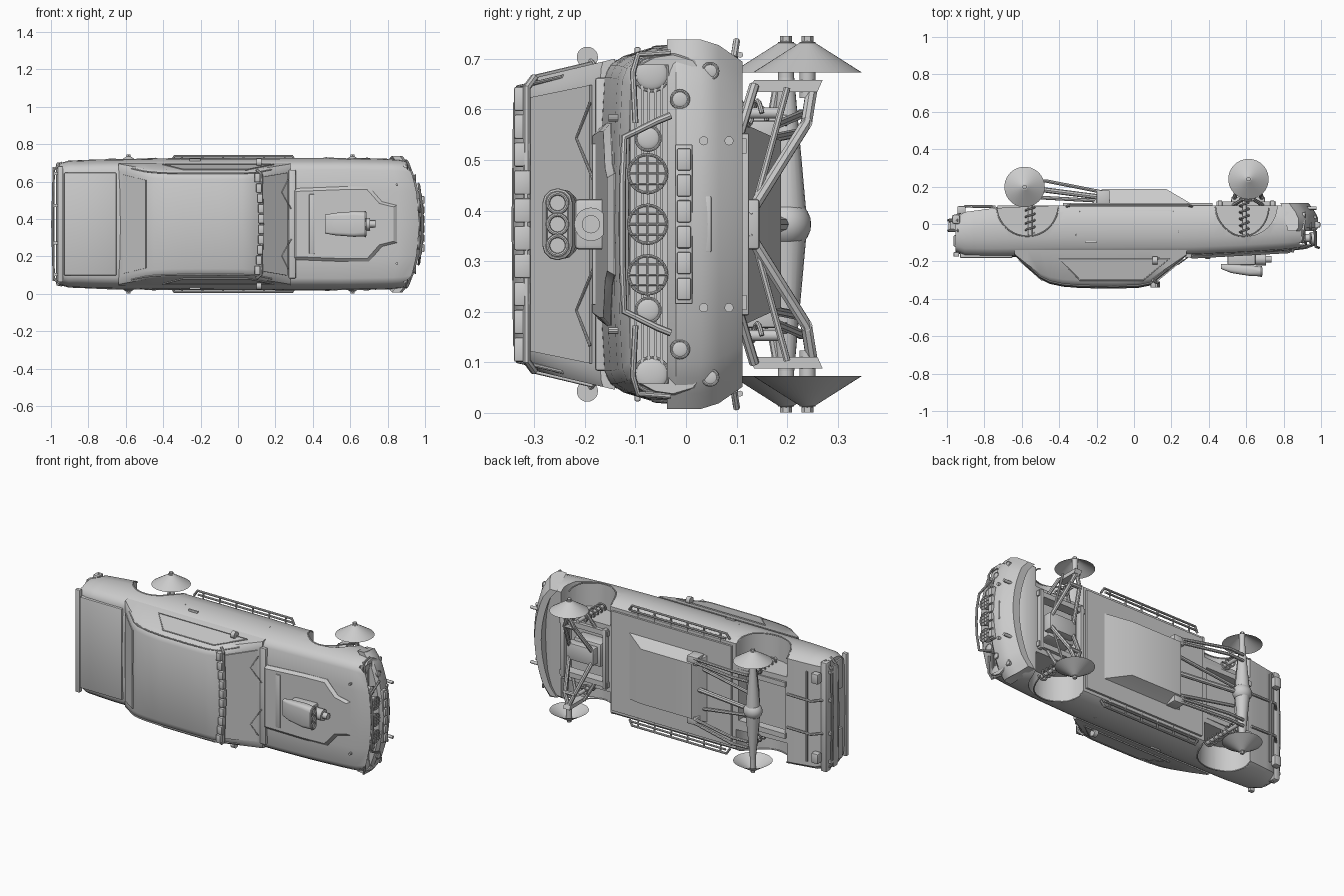
import bpy, bmesh, math
from mathutils import Vector, Matrix

if "Cube" in bpy.data.objects:
    bpy.data.objects.remove(bpy.data.objects["Cube"])

# Built as an upright car (x forward, y sideways, z up), then laid on its side
LAY = Matrix.Translation((0, 0, 0.373)) @ Matrix.Rotation(math.pi / 2, 4, 'X')
SIDES = (1, -1)

def link(name, me):
    ob = bpy.data.objects.new(name, me)
    bpy.context.collection.objects.link(ob)
    return ob

def from_bm(name, bm, fix=True):
    if fix:
        bmesh.ops.recalc_face_normals(bm, faces=bm.faces[:])
    bm.transform(LAY)
    me = bpy.data.meshes.new(name)
    bm.to_mesh(me)
    bm.free()
    return link(name, me)

def loft(name, rings):
    bm = bmesh.new()
    vs = [[bm.verts.new(p) for p in r] for r in rings]
    n = len(vs[0])
    for a, b in zip(vs, vs[1:]):
        for i in range(n):
            bm.faces.new((a[i], a[(i + 1) % n], b[(i + 1) % n], b[i]))
    bm.faces.new(vs[0])
    bm.faces.new(vs[-1])
    return from_bm(name, bm)

def box(name, x0, x1, y0, y1, z0, z1, bev=0.0):
    bm = bmesh.new()
    bmesh.ops.create_cube(bm, size=1, matrix=Matrix.Translation(((x0+x1)/2, (y0+y1)/2, (z0+z1)/2))
                          @ Matrix.Diagonal((x1-x0, y1-y0, z1-z0, 1)))
    if bev:
        bmesh.ops.bevel(bm, geom=bm.edges[:], offset=bev, segments=2, affect='EDGES', profile=0.5)
    return from_bm(name, bm)

def cyl(name, a, b, r, r2=None, n=20, cap=True):
    a, b = Vector(a), Vector(b)
    d = b - a
    bm = bmesh.new()
    bmesh.ops.create_cone(bm, cap_ends=cap, segments=n, radius1=r, radius2=r if r2 is None else r2, depth=d.length,
                          matrix=Matrix.Translation((a+b)/2) @ d.to_track_quat('Z', 'Y').to_matrix().to_4x4())
    return from_bm(name, bm, cap)

def ball(name, c, r, scale=(1, 1, 1)):
    bm = bmesh.new()
    bmesh.ops.create_uvsphere(bm, u_segments=20, v_segments=12, radius=r,
                              matrix=Matrix.Translation(c) @ Matrix.Diagonal((*scale, 1)))
    return from_bm(name, bm)

def tube(name, pts, r, closed=False):
    cu = bpy.data.curves.new(name, 'CURVE')
    cu.dimensions, cu.bevel_depth, cu.bevel_resolution, cu.use_fill_caps = '3D', r, 2, True
    sp = cu.splines.new('POLY')
    sp.points.add(len(pts) - 1)
    for p, q in zip(sp.points, pts):
        p.co = (*(LAY @ Vector(q)), 1)
    sp.use_cyclic_u = closed
    tmp = link(name, cu)
    me = bpy.data.meshes.new_from_object(tmp.evaluated_get(bpy.context.evaluated_depsgraph_get()))
    bpy.data.objects.remove(tmp)
    return link(name, me)

def slab(name, pts, t):
    pts = [Vector(p) for p in pts]
    n = (pts[1] - pts[0]).cross(pts[2] - pts[1]).normalized() * t
    return loft(name, [[p - n for p in pts], [p + n for p in pts]])

def lerp(table, x):
    for a, b in zip(table, table[1:]):
        if x <= b[0]:
            f = max(0, (x - a[0]) / (b[0] - a[0]))
            return [u + (v - u) * f for u, v in zip(a[1:], b[1:])]
    return list(table[-1][1:])

# Main body: stations of (x, half width, top, bottom), section as (height share, width share)
BODY = [(-.955, .325, .145, -.03), (-.935, .338, .165, -.06), (-.75, .346, .17, -.085), (-.4, .352, .165, -.1),
        (.3, .354, .163, -.1), (.6, .354, .15, -.1), (.85, .35, .135, -.1), (.94, .345, .125, -.07), (.97, .335, .11, -.03)]
SEC = [(0, .9), (.12, .965), (.4, 1), (.65, .985), (.85, .94), (.95, .89), (.995, .82), (1.02, .5), (1.03, 0)]

def nose(x, w):
    return x - .065 * (w / .35) ** 2 * max(0, min(1, (x - .5) / .4))

def side_w(x, h):
    W, top, bot = lerp(BODY, x)
    return W * lerp(SEC, (h - bot) / (top - bot))[0]

rings = []
for i in range(40):
    x = -.955 + 1.925 * i / 39
    W, top, bot = lerp(BODY, x)
    half = [(W * k, bot + (top - bot) * t) for t, k in SEC]
    rings.append([(nose(x, w), w, h) for w, h in half] + [(nose(x, w), -w, h) for w, h in half[-2::-1]])
body = loft('car_body', rings)

# Wheel wells, chassis pits and grille opening
ARCHES = (-.57, .6)
cuts = [box('grille_cutter', .885, 1.1, -.315, .315, .035, .11)]
for x in ARCHES:
    cuts.append(box('pit_cutter', x - .15, x + .15, -.17, .17, -.3, -.02))
    for s in SIDES:
        cuts.append(cyl('well_cutter', (x, s*.2, -.1), (x, s*.5, -.1), .165, n=48))
for c in cuts:
    c.hide_render = True
    m = body.modifiers.new('cut', 'BOOLEAN')
    m.object, m.operation, m.solver = c, 'DIFFERENCE', 'EXACT'
bpy.context.view_layer.update()
body.data = bpy.data.meshes.new_from_object(body.evaluated_get(bpy.context.evaluated_depsgraph_get()))
body.modifiers.clear()
for c in cuts:
    bpy.data.objects.remove(c)

# Cabin
ROOF = [(-.64, .165), (-.57, .235), (-.5, .295), (-.45, .32), (-.38, .335), (-.28, .343), (-.1, .345), (.02, .342),
        (.09, .328), (.18, .255), (.28, .17)]
cab_w = lambda h: .325 - .045 * (h - .15) / .19
rings = []
for x, h in ROOF:
    d = h - .14
    half = [(cab_w(.14), .14), (cab_w(.14 + .8*d), .14 + .8*d), (cab_w(h) - .012, h - .07*d), (cab_w(h) - .04, h - .015*d), (0, h)]
    rings.append([(x, w, z) for w, z in half] + [(x, -w, z) for w, z in half[-2::-1]])
loft('cabin', rings)
slab('windshield', [(.115, .25, .309), (.115, -.25, .309), (.262, -.275, .187), (.262, .275, .187)], .005)
slab('rear_window', [(-.49, .235, .301), (-.49, -.235, .301), (-.615, -.265, .19), (-.615, .265, .19)], .005)
for s in SIDES:
    win = [(-.4, .185), (-.29, .3), (.05, .3), (.19, .185)]
    slab('side_window', [(x, s*cab_w(h), h) for x, h in win], .003)
    tube('window_trim', [(x, s*(cab_w(h) + .002), h) for x, h in win], .004, True)
    tube('drip_rail', [(x, s*(cab_w(h) - .008), h - .012) for x, h in ROOF[1:-1]], .004)
    # Door seam, handle, arch lips
    tube('door_seam', [(x, s*side_w(x, h), h) for x, h in [(-.3, .15), (-.31, .06), (-.29, -.07), (.21, -.07), (.24, .04), (.23, .14)]], .002)
    box('door_handle', -.26, -.2, s*.342 - .008, s*.342 + .008, .09, .102, .003)
    for x in ARCHES:
        arc = [(x + .165*math.cos(a), -.1 + .165*math.sin(a)) for a in [math.pi*(i + .6)/21 for i in range(21)]]
        tube('arch_lip', [(nose(p, .35), s*side_w(p, h), h) for p, h in arc], .004)
    # Mirror, wiper
    tube('mirror_arm', [(.15, s*.3, .17), (.12, s*.325, .19)], .005)
    cyl('mirror', (.1, s*.33, .195), (.125, s*.33, .195), .021)
    tube('wiper', [(.285, s*.08, .18), (.235, s*.17, .217), (.27, s*.24, .19)], .003)

# Roof light bar
tube('roof_bar', [(.1, .29, .3), (.125, .27, .315), (.13, 0, .315), (.125, -.27, .315), (.1, -.29, .3)], .008)
for i in range(10):
    w = -.248 + .0551 * i
    x = .125 - .35 * w * w
    box('roof_lamp', x - .015, x + .015, w - .024, w + .024, .307, .34, .004)

# Hood bulge, trunk lid
hood = lambda x: lerp([(.25, .175), (.85, .144)], x)[0]
plan = [(.29, .19), (.55, .2), (.7, .2), (.77, .12), (.85, .1)]
plan += [(x, -w) for x, w in plan[::-1]]
loft('hood_bulge', [[(x, w, hood(x) - .03) for x, w in plan], [(x, w, hood(x) - .002) for x, w in plan],
                    [(.57 + (x-.57)*.93, w*.92, hood(x) + .012) for x, w in plan]])
box('trunk_lid', -.93, -.65, -.275, .275, .15, .182, .006)
box('trunk_lip', -.965, -.935, -.31, .31, .15, .175, .005)
box('cowl', .27, .31, -.29, .29, .15, .18, .006)
box('hood_vent', .38, .41, -.16, .16, .16, .186, .004)
for s in SIDES:
    cyl('hood_pin', (.85, s*.21, .12), (.85, s*.21, .153), .007, n=10)

# Blower with air intake
def oval(x, w, z0, z1, c=.35):
    r = (z1 - z0) * c
    return [(x, sx*(w - r) + r*math.cos(a), (z1 - r if sz > 0 else z0 + r) + r*math.sin(a))
            for sx, sz, q in ((1, 1, 0), (-1, 1, 1), (-1, -1, 2), (1, -1, 3)) for a in [math.pi/2*(q + k/3) for k in range(4)]]
box('blower', .5, .65, -.05, .05, .14, .22, .008)
loft('intake_scoop', [oval(.465, .05, .215, .24), oval(.52, .06, .215, .262), oval(.62, .068, .22, .278), oval(.68, .066, .228, .28, .48)])
tube('intake_rim', oval(.68, .066, .229, .279, .48), .005, True)
for w in (-.042, 0, .042):
    tube('intake_port', [(.684, w + .019*math.cos(a), .254 + .019*math.sin(a)) for a in [k*math.pi/8 for k in range(16)]], .004, True)
cyl('pulley', (.65, 0, .188), (.705, 0, .188), .033)
cyl('pulley_hub', (.7, 0, .188), (.735, 0, .188), .018)

# Front bumper wrapping round the nose
def wrap(x0, w):
    return x0 - .085 * (w / .365) ** 2 - .02 * max(0, (abs(w) - .3) / .065)
rings = []
for i in range(25):
    w = -.365 + .73 * i / 24
    x = wrap(.978, w)
    rings.append([(x - .05, w, .038), (x - .008, w, .038), (x + .006, w, .02), (x + .006, w, -.03), (x - .01, w*.97, -.065),
                  (x - .045, w*.88, -.112), (x - .09, w*.88, -.112)])
loft('front_bumper', rings)
box('led_bar', .965, .985, -.158, .158, -.013, .022, .003)
for i in range(6):
    w = -.128 + .0512 * i
    box('led_cell', .975, .996, w - .022, w + .022, -.01, .018, .004)
box('plate_recess', .955, .978, -.055, .055, -.05, -.032, .002)

# Bull bar, grille and lamps
def lamp(name, x, w, h, r, dome=True):
    cyl(name, (x - .035, w, h), (x, w, h), r*.8, r)
    tube(name + '_rim', [(x, w + r*math.cos(a), h + r*math.sin(a)) for a in [k*math.pi/12 for k in range(24)]], .003, True)
    if dome:
        ball(name + '_lens', (x, w, h), r*.95, (.25, 1, 1))
tube('bull_bar', [(.965, .215, .03), (.968, .205, .055), (.972, .172, .122), (.985, .08, .126), (.988, 0, .126),
                  (.985, -.08, .126), (.972, -.172, .122), (.968, -.205, .055), (.965, -.215, .03)], .007)
for i in range(5):
    box('grille_bar', .895, .905, -.31, .31, .045 + .013*i, .05 + .013*i)
for w in (-.1, 0, .1):
    lamp('spot_lamp', .972, w, .076, .038, False)
    for k in (-.02, 0, .02):
        e = math.sqrt(.038**2 - k*k)
        tube('lamp_guard', [(.976, w + k, .076 - e), (.976, w + k, .076 + e)], .002)
        tube('lamp_guard', [(.976, w - e, .076 + k), (.976, w + e, .076 + k)], .002)
for s in SIDES:
    lamp('inner_lamp', .945, s*.17, .075, .024)
    lamp('headlamp', .902, s*.297, .068, .034)
    lamp('fog_lamp', .915, s*.303, -.048, .015)
    lamp('marker_lamp', .948, s*.247, .012, .017)
    tube('outer_guard', [(.92, s*.2, .1), (.92, s*.3, .105), (.905, s*.335, .095), (.9, s*.34, .03)], .006)
    for h in (-.035, -.085):
        cyl('tow_eye', (.92, s*.165, h), (.975, s*.165, h), .009, n=12)
    # Side step rails
    tube('step_rail', [(-.36, s*.33, -.095), (-.34, s*.362, -.1), (.29, s*.362, -.1), (.31, s*.33, -.095)], .007)
    tube('step_inner_rail', [(-.34, s*.335, -.107), (.29, s*.335, -.107)], .006)
    for i in range(6):
        tube('step_rung', [(-.3 + .11*i, s*.29, -.095), (-.3 + .11*i, s*.362, -.1)], .005)

# Rear bumper and tail
box('rear_bumper', -.972, -.93, -.33, .33, -.05, .0, .01)
box('rear_plate', -.992, -.98, -.305, .305, -.01, .03, .003)
for h in (.035, -.02):
    tube('rear_bar', [(-.94, .33, h), (-.985, .29, h), (-.992, 0, h), (-.985, -.29, h), (-.94, -.33, h)], .007)
for s in SIDES:
    box('tail_lamp', -.965, -.94, s*.21 - .09, s*.21 + .09, .06, .12, .006)
    for w in (.1, .27):
        box('bar_post', -.99, -.95, s*w - .008, s*w + .008, -.03, .04)
    box('rear_lower_lamp', -.945, -.9, s*.24 - .03, s*.24 + .03, -.095, -.055, .006)
    tube('tail_brace', [(-.95, s*.1, -.04), (-.9, s*.1, -.095), (-.74, s*.1, -.092)], .008)
tube('tail_crossbar', [(-.87, -.27, -.092), (-.87, .27, -.092)], .007)

# Belly pan
rect = lambda x0, x1, w, h: [(x0, -w, h), (x1, -w, h), (x1, w, h), (x0, w, h)]
loft('belly_pan', [rect(-.23, .36, .21, -.095), rect(-.22, .3, .2, -.112), rect(-.17, .17, .165, -.188)])
box('floor_plate', -.38, .42, -.3, .3, -.112, -.095)
box('engine_sump', .5, .68, -.07, .07, -.1, 0, .01)

# Suspension and hubs
for s in SIDES:
    for x, h in ((-.585, -.198), (.612, -.24)):
        cyl('hub_cone', (x, s*.3, h), (x, s*.366, h), .108, .004, 40, False)
        cyl('hub_nut', (x, s*.355, h), (x, s*.372, h), .012, n=6)
        cyl('hub_spindle', (x, s*.25, h), (x, s*.36, h), .016)
    for x, z0, w in ((-.555, -.16, .205), (.59, -.15, .22)):
        tube('coil_spring', [(x + .024*math.cos(a), s*w + .024*math.sin(a), z0 + .21*i/72)
                             for i, a in enumerate(i*math.pi/6 for i in range(73))], .005)
        cyl('shock', (x, s*w, z0 - .04), (x, s*w, .06), .011)
    # Rear axle halves and links
    cyl('rear_axle', (-.585, 0, -.198), (-.585, s*.29, -.198), .042, .016)
    tube('axle_truss', [(-.585, s*.27, -.18), (-.585, s*.1, -.15), (-.585, 0, -.145)], .009)
    for dw in (-.018, .018):
        tube('trailing_arm', [(-.57, s*(.2 + dw), -.225), (-.47, s*(.2 + dw), -.23), (-.14, s*(.18 + dw*.6), -.165)], .009)
    tube('upper_link', [(-.57, s*.06, -.145), (-.2, s*.12, -.125)], .01)
    box('link_mount', -.2, -.13, s*.18 - .025, s*.18 + .025, -.18, -.1, .005)
    box('chassis_rail', -.73, -.4, s*.155 - .015, s*.155 + .015, -.1, -.05)
    box('front_rail', .44, .76, s*.155 - .015, s*.155 + .015, -.12, -.06)
    # Front control arms and knuckles
    for dx in (-.08, .08):
        tube('lower_arm', [(.61 + dx, s*.02, -.125), (.61 + dx*.4, s*.2, -.238), (.61, s*.275, -.25)], .012)
        tube('upper_arm', [(.61 + dx, s*.16, -.1), (.61 + dx*.3, s*.275, -.135)], .01)
    slab('knuckle', [(.61, s*.262, -.12), (.61, s*.285, -.135), (.61, s*.285, -.27), (.61, s*.262, -.26)], .022)
    tube('arm_brace', [(.57, s*.2, -.238), (.65, s*.2, -.238)], .012)
    tube('tie_rod', [(.68, s*.05, -.14), (.66, s*.27, -.2)], .007)
ball('differential', (-.585, 0, -.198), .055, (1, .9, .9))
tube('drive_shaft', [(-.54, 0, -.19), (-.15, 0, -.14)], .014)
box('front_subframe', .52, .7, -.05, .05, -.145, -.09, .006)
for x in (.46, .74):
    box('crossmember', x - .012, x + .012, -.18, .18, -.125, -.085, .004)

# Smooth shading with sharp edges kept
bpy.ops.object.select_all(action='SELECT')
bpy.context.view_layer.objects.active = body
bpy.ops.object.shade_smooth_by_angle(angle=math.radians(32))
